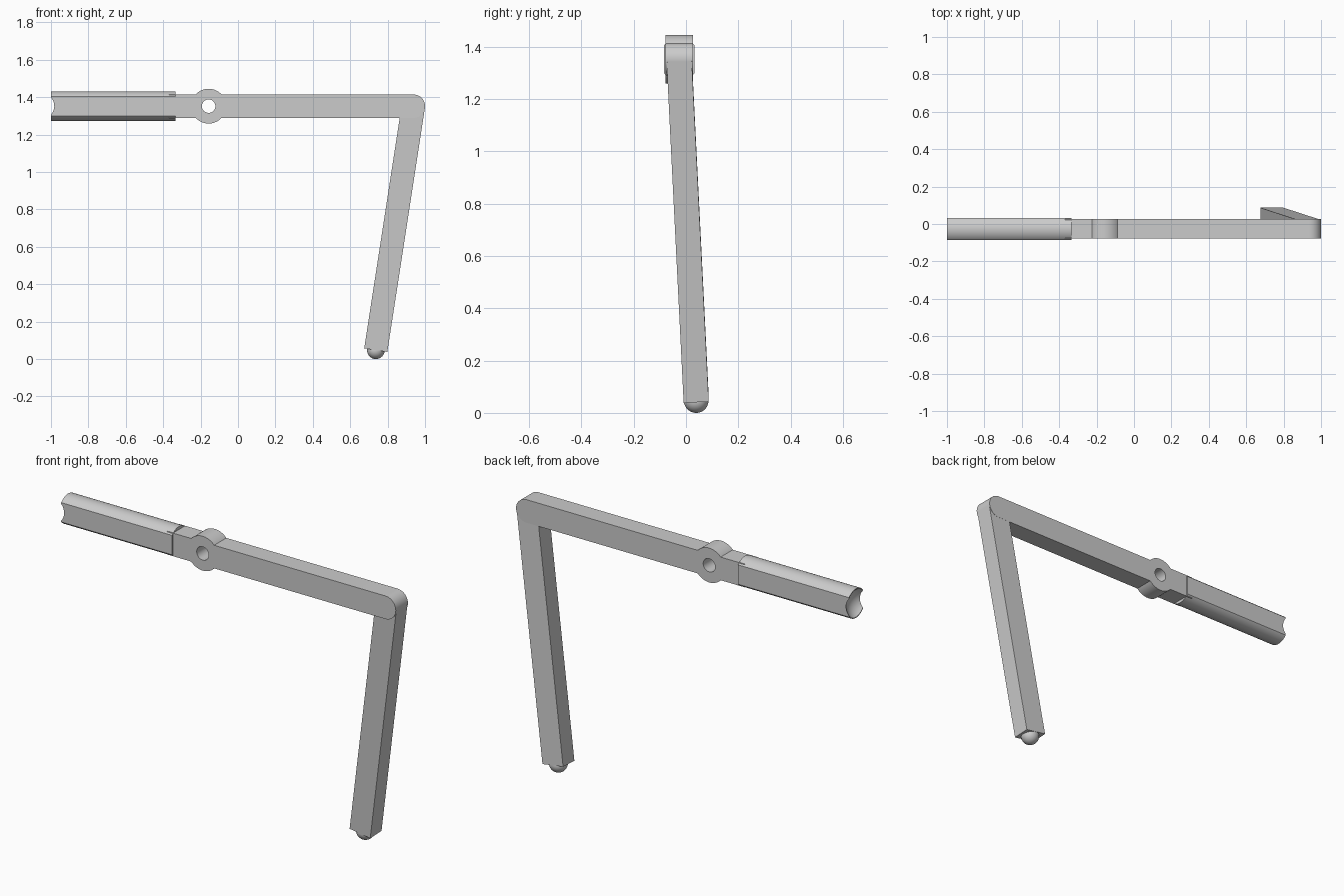
import bpy, bmesh, math
from mathutils import Vector, Matrix

if "Cube" in bpy.data.objects:
    bpy.data.objects.remove(bpy.data.objects["Cube"], do_unlink=True)

MID_Y, MID_Z = -0.026, 1.352      # axis of the arm
HALF_H, HALF_W = 0.0625, 0.052    # half section of arm and leg
HUB_X, HUB_R, HOLE_R = -0.157, 0.093, 0.036
ELBOW_X = 0.9375
SLEEVE_R, SLEEVE_FLAT = 0.079, 0.059

grey = bpy.data.materials.new("light grey")
grey.use_nodes = True
colour = (0.6, 0.6, 0.6, 1)
grey.diffuse_color = colour
grey.node_tree.nodes["Principled BSDF"].inputs["Base Color"].default_value = colour


def arc(cx, cy, r, start, end, steps=24):
    """Points on a circle between two angles in degrees."""
    angles = [math.radians(start + (end - start) * i / steps) for i in range(steps + 1)]
    return [(cx + r * math.cos(a), cy + r * math.sin(a)) for a in angles]


def finish(name, bm):
    bmesh.ops.recalc_face_normals(bm, faces=bm.faces)
    mesh = bpy.data.meshes.new(name)
    bm.to_mesh(mesh)
    bm.free()
    obj = bpy.data.objects.new(name, mesh)
    mesh.materials.append(grey)
    bpy.context.collection.objects.link(obj)
    return obj


def extrude(name, points, offset):
    """Prism from a closed 3D outline."""
    bm = bmesh.new()
    face = bm.faces.new([bm.verts.new(p) for p in points])
    moved = bmesh.ops.extrude_face_region(bm, geom=[face])["geom"]
    bmesh.ops.translate(bm, vec=Vector(offset),
                        verts=[v for v in moved if isinstance(v, bmesh.types.BMVert)])
    return finish(name, bm)


def ball(name, centre, radius):
    bm = bmesh.new()
    bmesh.ops.create_uvsphere(bm, u_segments=48, v_segments=24, radius=radius,
                              matrix=Matrix.Translation(centre))
    return finish(name, bm)


def activate(obj):
    bpy.ops.object.select_all(action="DESELECT")
    obj.select_set(True)
    bpy.context.view_layer.objects.active = obj


def cut(obj, cutter):
    cutter.hide_render = True
    mod = obj.modifiers.new("cut", "BOOLEAN")
    mod.operation, mod.solver, mod.object = "DIFFERENCE", "EXACT", cutter
    activate(obj)
    bpy.ops.object.modifier_apply(modifier=mod.name)
    bpy.data.objects.remove(cutter, do_unlink=True)


# Arm: bar with a round hub and a rounded elbow end
a = math.degrees(math.asin(HALF_H / HUB_R))
outline = arc(ELBOW_X, MID_Z, HALF_H, -90, 90)
outline += arc(HUB_X, MID_Z, HUB_R, a, 180 - a)
outline += [(-0.37, MID_Z + HALF_H), (-0.37, MID_Z - HALF_H)]
outline += arc(HUB_X, MID_Z, HUB_R, 180 + a, 360 - a)
arm = extrude("arm", [(x, MID_Y - HALF_W, z) for x, z in outline], (0, 2 * HALF_W, 0))
hole = arc(HUB_X, MID_Z, HOLE_R, 0, 352.5, 47)
cut(arm, extrude("hole_cutter", [(x, -0.3, z) for x, z in hole], (0, 0.6, 0)))

# Sleeve: round bar with flat sides and a hollow ball socket at its end
a = math.degrees(math.acos(SLEEVE_FLAT / SLEEVE_R))
section = arc(MID_Y, MID_Z, SLEEVE_R, a, 180 - a) + arc(MID_Y, MID_Z, SLEEVE_R, 180 + a, 360 - a)
sleeve = extrude("sleeve", [(-1, y, z) for y, z in section], (0.665, 0, 0))
cut(sleeve, ball("socket_cutter", (-1.05, MID_Y, MID_Z), 0.09))

# Leg: straight bar leaning inward and back from the elbow
top = Vector((ELBOW_X, MID_Y, MID_Z))
foot = Vector((0.737, 0.039, 0.05))
down = (foot - top).normalized()
side = Vector((0, 1, 0)).cross(down).normalized()
depth = down.cross(side)
w = HALF_W - 0.004
corners = [top + side * HALF_H * sx + depth * w * sy
           for sx, sy in ((-1, -1), (1, -1), (1, 1), (-1, 1))]
leg = extrude("leg", corners, foot - top)

# Foot: ball set in the end of the leg
foot_ball = ball("foot_ball", (foot.x, foot.y, 0.047), 0.047)

for part in (arm, sleeve, leg, foot_ball):
    activate(part)
    bpy.ops.object.shade_smooth_by_angle(angle=math.radians(30))
